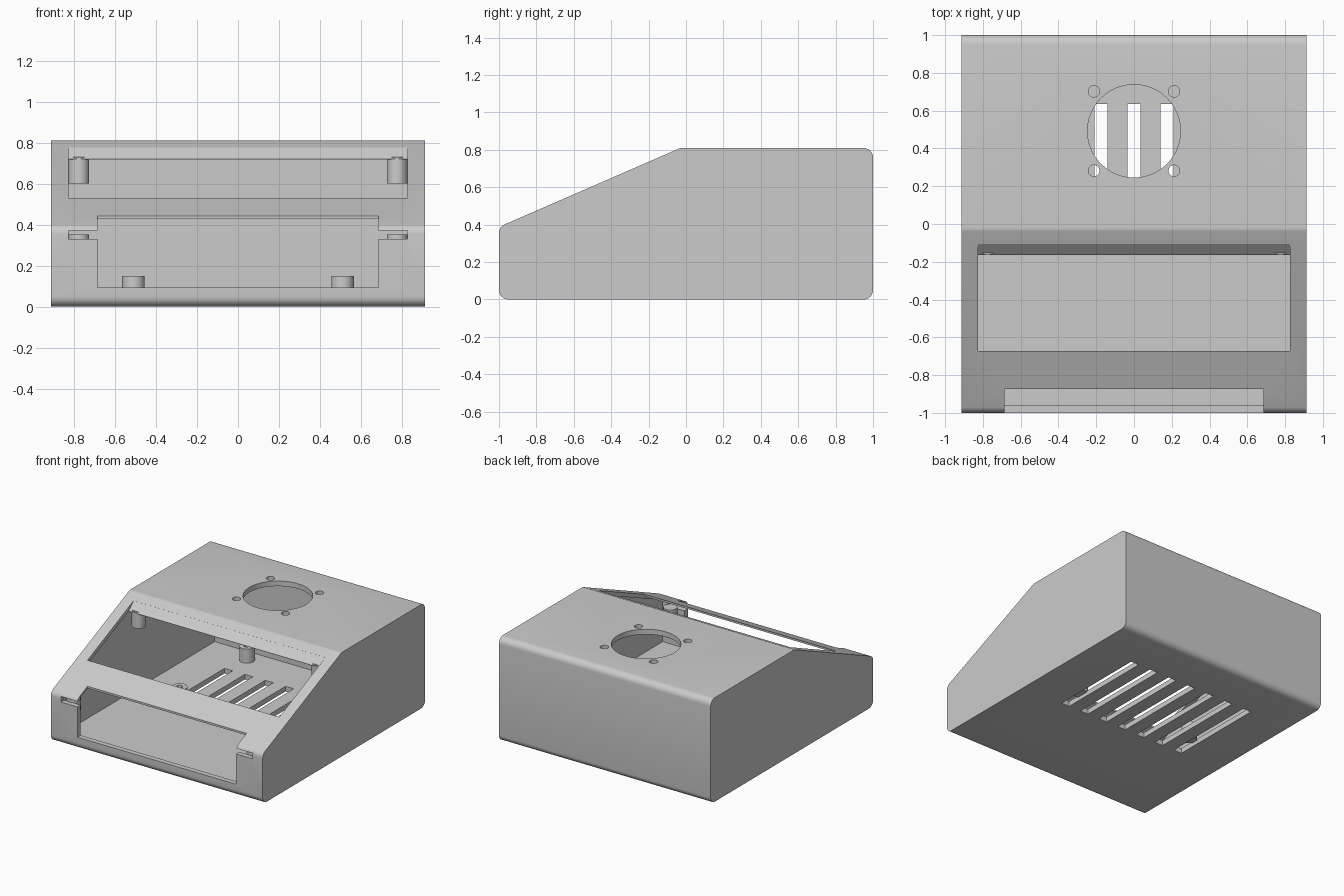
import bpy, bmesh, math
from mathutils import Vector, Matrix

cube = bpy.data.objects.get("Cube")
if cube:
    bpy.data.objects.remove(cube, do_unlink=True)

grey = bpy.data.materials.new("plain grey")
grey.use_nodes = True
grey.diffuse_color = (0.6, 0.6, 0.6, 1)
grey.node_tree.nodes["Principled BSDF"].inputs["Base Color"].default_value = (0.6, 0.6, 0.6, 1)


def finish(bm, name):
    bmesh.ops.recalc_face_normals(bm, faces=bm.faces)
    mesh = bpy.data.meshes.new(name)
    bm.to_mesh(mesh)
    bm.free()
    mesh.materials.append(grey)
    ob = bpy.data.objects.new(name, mesh)
    bpy.context.collection.objects.link(ob)
    return ob


def fillet(points, radius, steps=6):
    """Round every corner of a convex (y, z) outline."""
    out = []
    pts = [Vector(p) for p in points]
    for i, p in enumerate(pts):
        a = (pts[i - 1] - p).normalized()
        b = (pts[(i + 1) % len(pts)] - p).normalized()
        half = a.angle(b) / 2
        centre = p + (a + b).normalized() * radius / math.sin(half)
        start = (p + a * radius / math.tan(half) - centre).normalized()
        end = (p + b * radius / math.tan(half) - centre).normalized()
        for k in range(steps + 1):
            out.append(centre + start.slerp(end, k / steps) * radius)
    return out


def prism(name, outline, half_width):
    """Extrude a (y, z) outline across x."""
    bm = bmesh.new()
    face = bm.faces.new([bm.verts.new((-half_width, y, z)) for y, z in outline])
    new = bmesh.ops.extrude_face_region(bm, geom=[face])["geom"]
    verts = [v for v in new if isinstance(v, bmesh.types.BMVert)]
    bmesh.ops.translate(bm, verts=verts, vec=(2 * half_width, 0, 0))
    return finish(bm, name)


def box(name, x, y, z):
    ob = prism(name, [(y[0], z[0]), (y[1], z[0]), (y[1], z[1]), (y[0], z[1])], (x[1] - x[0]) / 2)
    ob.data.transform(Matrix.Translation(((x[0] + x[1]) / 2, 0, 0)))
    return ob


def cylinder(name, x, y, radius, z0, z1, sides):
    bm = bmesh.new()
    bmesh.ops.create_cone(bm, cap_ends=True, segments=sides, radius1=radius, radius2=radius,
                          depth=z1 - z0, matrix=Matrix.Translation((x, y, (z0 + z1) / 2)))
    return finish(bm, name)


def post(name, x, y, radius, base, tip):
    """Round standoff running from its base to a tip with a blind screw hole."""
    hole, depth = radius * 0.4, base + (tip - base) * 0.2
    profile = [(0, depth), (hole, depth), (hole, tip), (radius, tip), (radius, base), (0, base)]
    bm = bmesh.new()
    verts = [bm.verts.new((r, 0, z)) for r, z in profile]
    edges = [bm.edges.new(pair) for pair in zip(verts, verts[1:])]
    bmesh.ops.spin(bm, geom=verts + edges, cent=(0, 0, 0), axis=(0, 0, 1),
                   angle=math.tau, steps=32)
    bmesh.ops.remove_doubles(bm, verts=bm.verts, dist=0.0005)
    bmesh.ops.translate(bm, verts=bm.verts, vec=(x, y, 0))
    return smooth(finish(bm, name))


def activate(ob):
    bpy.ops.object.select_all(action='DESELECT')
    ob.select_set(True)
    bpy.context.view_layer.objects.active = ob


def smooth(ob):
    activate(ob)
    bpy.ops.object.shade_smooth_by_angle(angle=math.radians(30))
    return ob


def cut(ob, cutter):
    mod = ob.modifiers.new("cut", 'BOOLEAN')
    mod.operation = 'DIFFERENCE'
    mod.solver = 'EXACT'
    mod.object = cutter
    activate(ob)
    bpy.ops.object.modifier_apply(modifier=mod.name)
    bpy.data.objects.remove(cutter, do_unlink=True)


# Thin-walled wedge-fronted case
case = prism("case", fillet([(-1, 0), (1, 0), (1, 0.81), (-0.03, 0.81), (-1, 0.388)], 0.05), 0.913)
cut(case, prism("cavity", [(-0.96, 0.04), (0.96, 0.04), (0.96, 0.77),
                           (-0.044, 0.77), (-0.96, 0.374)], 0.873))

# Sloping display window, with the panel thinned below it
cut(case, prism("window", [(-0.672, 0.45), (-0.672, 0.9), (-0.105, 0.9), (-0.105, 0.777),
                           (-0.165, 0.72), (-0.165, 0.45)], 0.827))
cut(case, prism("recess", [(-0.96, 0.3), (-0.6, 0.45), (-0.6, 0.547), (-0.96, 0.39)], 0.827))

# Front opening with a narrow slot at each side
cut(case, box("front_opening", (-0.685, 0.685), (-1.1, -0.874), (0.094, 0.6)))
cut(case, box("side_slot", (-0.826, 0.826), (-1.1, -0.9), (0.33, 0.372)))

# Fan hole and its screw holes
cut(case, cylinder("fan_hole", 0, 0.492, 0.246, 0.6, 0.9, 64))
for sx in (-1, 1):
    for sy in (-1, 1):
        cut(case, cylinder("screw_hole", sx * 0.212, 0.492 + sy * 0.21, 0.03, 0.6, 0.9, 24))

# Row of floor vents
for i in range(-3, 4):
    x = i * 0.175
    cut(case, box("vent", (x - 0.035, x + 0.035), (-0.14, 0.635), (-0.1, 0.2)))
smooth(case)

# Standoffs rising from the floor and hanging under the sloping panel
for side, sx in (("right", -1), ("left", 1)):
    post(side + "_front_board_post", sx * 0.51, 0.01, 0.055, 0.03, 0.15)
    post(side + "_back_board_post", sx * 0.51, 0.84, 0.055, 0.03, 0.15)
    post(side + "_upper_display_post", sx * 0.776, -0.114, 0.05, 0.73, 0.6)
    post(side + "_lower_display_post", sx * 0.776, -0.915, 0.05, 0.353, 0.25)
